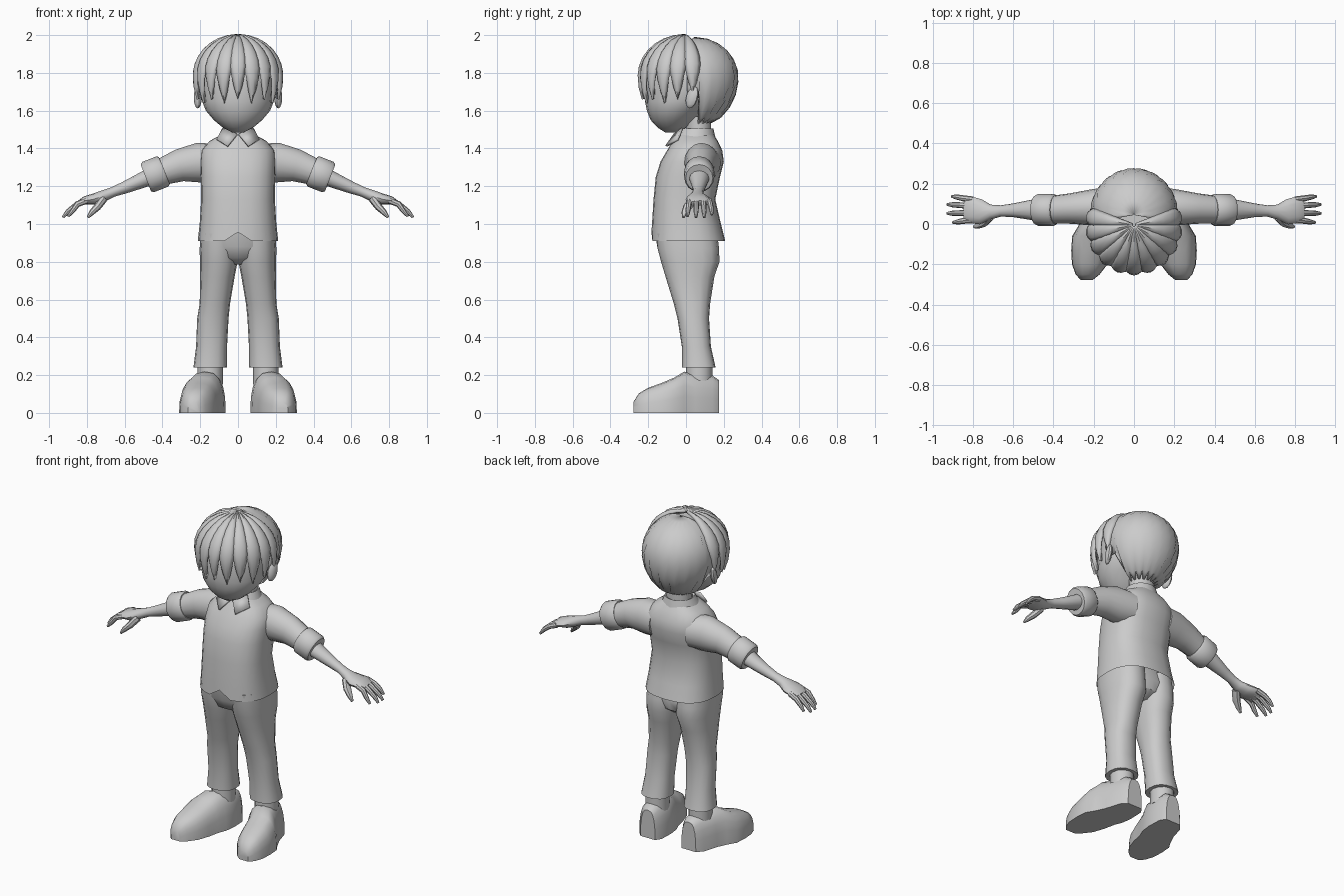
import bpy, bmesh
from math import sin, cos, pi, radians, acos
from mathutils import Vector

if "Cube" in bpy.data.objects:
    bpy.data.objects.remove(bpy.data.objects["Cube"])


def finish(name, bm, mirror=False, angle=40, solid=0):
    bmesh.ops.remove_doubles(bm, verts=bm.verts, dist=0.0005)
    bmesh.ops.recalc_face_normals(bm, faces=bm.faces)
    me = bpy.data.meshes.new(name)
    bm.to_mesh(me)
    bm.free()
    ob = bpy.data.objects.new(name, me)
    bpy.context.collection.objects.link(ob)
    bpy.ops.object.select_all(action='DESELECT')
    ob.select_set(True)
    bpy.context.view_layer.objects.active = ob
    bpy.ops.object.shade_smooth_by_angle(angle=radians(angle))
    if solid:
        m = ob.modifiers.new("thickness", 'SOLIDIFY')
        m.thickness = solid
        m.offset = 0
    if mirror:
        m = ob.modifiers.new("mirror", 'MIRROR')
        m.use_mirror_merge = False
    return ob


def skin(bm, rings, closed=True, caps=True):
    vs = [[bm.verts.new(p) for p in r] for r in rings]
    n = len(vs[0])
    for a, b in zip(vs, vs[1:]):
        for i in range(n if closed else n - 1):
            j = (i + 1) % n
            bm.faces.new((a[i], a[j], b[j], b[i]))
    if caps and closed:
        bm.faces.new(vs[0])
        bm.faces.new(vs[-1])


def spow(v, p):
    return abs(v) ** p * (1 if v >= 0 else -1)


def oval(z, x0, x1, y0, y1, n=20, p=1.0):
    """Horizontal ring filling the given x and y extents."""
    return [Vector(((x0 + x1) / 2 + (x1 - x0) / 2 * spow(cos(2 * pi * i / n), p),
                    (y0 + y1) / 2 + (y1 - y0) / 2 * spow(sin(2 * pi * i / n), p), z))
            for i in range(n)]


def tube(bm, path, n=12):
    """Path of (x, y, z, radius in y, radius across)."""
    pts = [Vector(p[:3]) for p in path]
    rings = []
    for i, p in enumerate(path):
        t = (pts[min(i + 1, len(pts) - 1)] - pts[max(i - 1, 0)]).normalized()
        side = (Vector((0, 1, 0)) - t * t.y).normalized()
        up = t.cross(side)
        rings.append([pts[i] + side * p[3] * cos(2 * pi * k / n) + up * p[4] * sin(2 * pi * k / n)
                      for k in range(n)])
    skin(bm, rings)


# Head and neck
bm = bmesh.new()
skin(bm, [oval(z, -w, w, f, b) for z, f, b, w in (
    (1.485, -.11, -.04, .03), (1.51, -.15, .0, .08), (1.55, -.187, .05, .128),
    (1.6, -.207, .1, .17), (1.65, -.217, .16, .19), (1.75, -.215, .22, .2),
    (1.85, -.19, .21, .19), (1.93, -.12, .15, .13))])
finish("head", bm)
bm = bmesh.new()
skin(bm, [oval(z, -.075, .075, .0, .135, 14) for z in (1.43, 1.57)])
finish("neck", bm)

# Ears
bm = bmesh.new()
bmesh.ops.create_uvsphere(bm, u_segments=10, v_segments=7, radius=1)
for v in bm.verts:
    x, y, z = v.co
    v.co = (.213 + .02 * x + .008 * y, .032 + .032 * y + .012 * z, 1.67 + .058 * z)
finish("ear", bm, True)


# Hair: points on an egg-shaped shell, angle measured from the given side
def shell(c, rx, ry, up, low, a, th, r=1.0):
    h = cos(th)
    return Vector((c[0] + r * rx * sin(a) * sin(th), c[1] + r * ry * cos(a) * sin(th),
                   c[2] + h * (up if h > 0 else low) * r))


bm = bmesh.new()
cols = 25
grid = []
for i in range(cols):
    a = radians(-100 + 200 * i / (cols - 1))
    edge = abs(a) > radians(80)
    hem = 1.67 if edge else (1.525 if i % 2 else 1.57)
    end = acos((hem - 1.775) / .26)
    grid.append([shell((0, .045, 1.775), .215, .228, .21, .26, a, .02 + (end - .02) * k / 9)
                 for k in range(10)])
skin(bm, grid, closed=False)
finish("back_hair", bm, solid=.01)

bm = bmesh.new()
for i in range(11):
    deg = -100 + 20 * i
    tip = (1.64, 1.66)[i % 2] if abs(deg) < 90 else 1.69
    end = acos((tip - 1.785) / .3)
    rows = []
    for k in range(10):
        t = k / 9
        th = .03 + (end - .03) * t
        half = 11.5 if t < .6 else 11.5 * (1 - ((t - .6) / .4) ** 1.5) + .05
        rows.append([shell((0, -.005, 1.785), .237, .245, .215, .3, radians(deg + half * s), th,
                           1.0 if s == 0 else (.985 if abs(s) < 1 else .945))
                     for s in (-1, -.5, 0, .5, 1)])
        for p in rows[-1]:
            p.y = p.y - 2 * (p.y + .005) - .0  # turn the lock towards the front
    skin(bm, rows, closed=False)
finish("fringe_locks", bm, solid=.012)

# Shirt body with a notch at the front of the hem
bm = bmesh.new()
rings = [oval(z, -w, w, f, b, 24, .8) for z, w, f, b in (
    (.91, .213, -.183, .208), (1.0, .203, -.18, .185), (1.13, .195, -.172, .155),
    (1.25, .197, -.16, .18), (1.33, .2, -.135, .2), (1.39, .195, -.1, .192),
    (1.44, .15, -.07, .168), (1.475, .085, -.045, .145))]
rings[0][18].z = .957
skin(bm, rings, caps=False)
finish("shirt_body", bm)

# Collar band and its two points
bm = bmesh.new()
skin(bm, [oval(z, -w, w, f, b, 20) for z, w, f, b in (
    (1.44, .118, -.068, .16), (1.505, .085, -.025, .145), (1.50, .076, -.01, .135))], caps=False)
finish("collar", bm)
bm = bmesh.new()
bm.faces.new([bm.verts.new(p) for p in (
    (.004, -.06, 1.475), (.055, -.105, 1.412), (.112, -.045, 1.447), (.08, -.02, 1.505))])
finish("collar_point", bm, True, solid=.012)

# Sleeves and rolled cuffs
bm = bmesh.new()
tube(bm, [(.12, .085, 1.325, .1, .1), (.21, .082, 1.325, .09, .105),
          (.31, .077, 1.31, .076, .086), (.42, .07, 1.27, .068, .068)], 16)
finish("sleeve", bm, True)
bm = bmesh.new()
tube(bm, [(.39, .07, 1.282, .072, .078), (.4, .07, 1.278, .08, .086),
          (.475, .07, 1.249, .08, .086), (.488, .07, 1.244, .072, .076)], 16)
finish("sleeve_cuff", bm, True)

# Forearms with palms, four fingers and a thumb
bm = bmesh.new()
tube(bm, [(.42, .07, 1.27, .055, .055), (.5, .07, 1.235, .052, .042),
          (.6, .068, 1.193, .034, .032), (.66, .065, 1.17, .028, .026),
          (.71, .06, 1.15, .036, .03), (.76, .06, 1.132, .062, .03),
          (.81, .07, 1.125, .066, .022), (.84, .072, 1.11, .058, .015)])
finish("forearm", bm, True)
bm = bmesh.new()
for y0, y1, tx, tz in ((.02, .008, .9, 1.04), (.055, .053, .927, 1.035),
                       (.09, .097, .927, 1.035), (.122, .137, .905, 1.05)):
    tube(bm, [(.8, y0, 1.125, .015, .017), (.85, y0 * .6 + y1 * .4, 1.105, .015, .016),
              (tx - .025, y0 * .2 + y1 * .8, tz + .03, .013, .013), (tx, y1, tz, .007, .007)], 8)
tube(bm, [(.715, .04, 1.13, .026, .022), (.745, .008, 1.09, .024, .02),
          (.775, -.008, 1.06, .016, .015), (.795, -.014, 1.035, .007, .007)], 8)
finish("fingers", bm, True)

# Trousers: hips and legs
bm = bmesh.new()
skin(bm, [oval(z, -w, w, f, b, 20, .8) for z, w, f, b in (
    (.96, .196, -.165, .145), (.88, .2, -.152, .165), (.82, .13, -.125, .15),
    (.785, .05, -.06, .1))])
finish("trouser_hips", bm)
bm = bmesh.new()
skin(bm, [oval(z, i, o, f, b, 16, .85) for z, i, o, f, b in (
    (.95, .0, .198, -.16, .165), (.87, .0, .203, -.15, .175), (.8, .002, .202, -.132, .177),
    (.72, .018, .2, -.108, .15), (.58, .042, .203, -.065, .128), (.5, .05, .216, -.045, .122),
    (.35, .058, .222, -.022, .132), (.24, .058, .236, -.022, .157))])
finish("trouser_leg", bm, True)

# Ankles
bm = bmesh.new()
skin(bm, [oval(z, .08, .215, .0, .14, 12) for z in (.15, .27)])
finish("ankle", bm, True)

# Shoes: half-round sections from heel to toe, turned outwards
bm = bmesh.new()
rings = []
for y, c, w, h in ((.175, .14, .05, .17), (.14, .145, .077, .195), (.05, .157, .092, .2),
                   (-.01, .175, .102, .215), (-.06, .2, .107, .185), (-.13, .21, .102, .155),
                   (-.2, .22, .088, .13), (-.25, .23, .06, .1), (-.278, .235, .03, .055)):
    rings.append([Vector((c + w * spow(cos(pi * k / 10), .7), y, .003 + h * sin(pi * k / 10) ** .8))
                  if 0 < k < 10 else Vector((c + w * (1 if k == 0 else -1), y, 0))
                  for k in range(11)])
skin(bm, rings)
finish("shoe", bm, True, 45)
